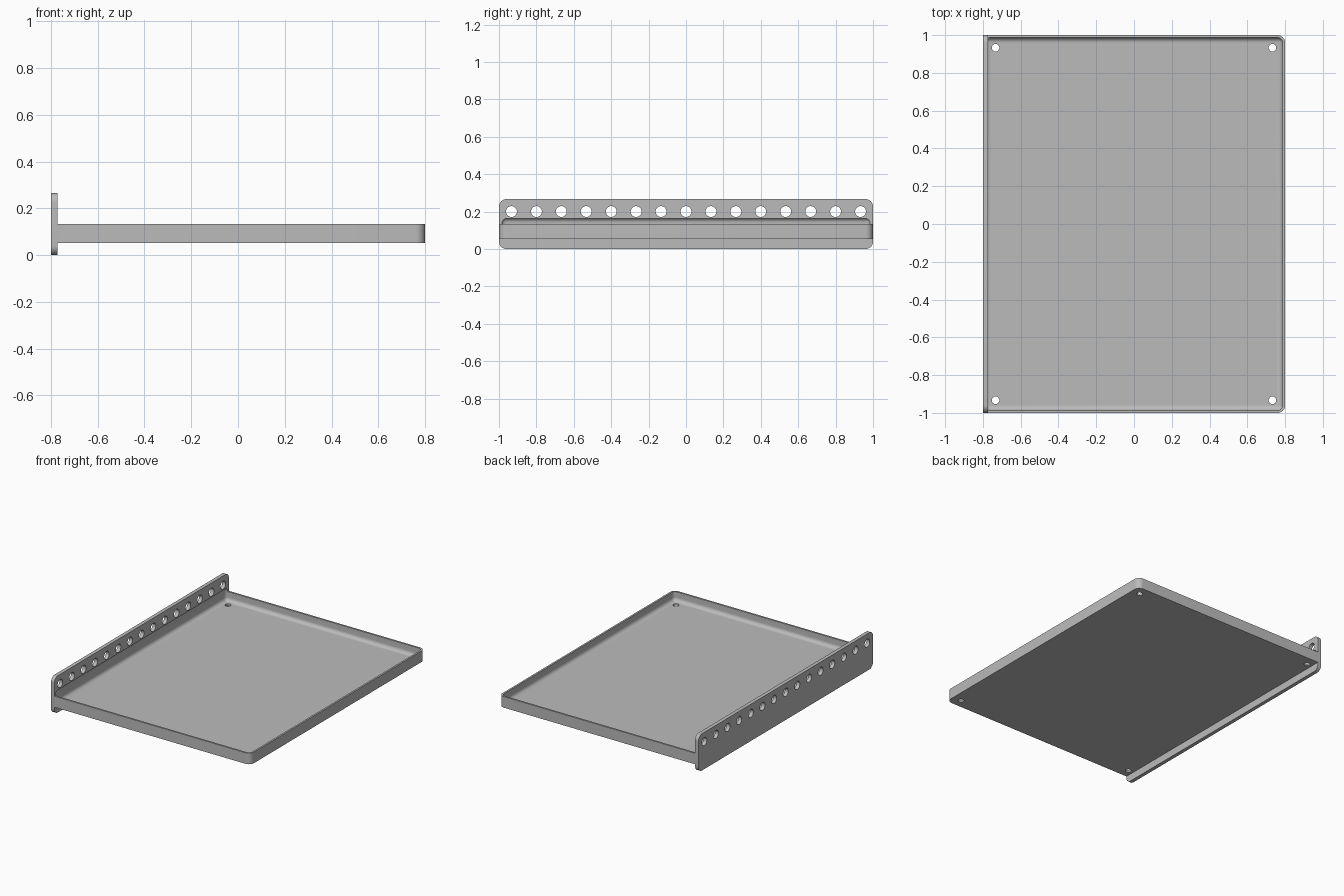
import bpy, bmesh
from math import cos, sin, pi
from mathutils import Matrix, Vector

cube = bpy.data.objects.get("Cube")
if cube:
    bpy.data.objects.remove(cube)

HALF_X, HALF_Y = 0.8, 1.0
PLATE_IN = -0.773          # inner face of the mounting plate
WALL = 0.0133
CORNER = 0.04

grey = bpy.data.materials.new("grey metal")
grey.use_nodes = True
colour = (0.5, 0.5, 0.5, 1)
grey.diffuse_color = colour
grey.node_tree.nodes["Principled BSDF"].inputs["Base Color"].default_value = colour


def make_object(name, bm):
    bmesh.ops.recalc_face_normals(bm, faces=bm.faces)
    mesh = bpy.data.meshes.new(name)
    bm.to_mesh(mesh)
    bm.free()
    mesh.materials.append(grey)
    obj = bpy.data.objects.new(name, mesh)
    bpy.context.collection.objects.link(obj)
    return obj


def add_box(bm, low, high):
    low, high = Vector(low), Vector(high)
    place = Matrix.Translation((low + high) / 2) @ Matrix.Diagonal((*(high - low), 1))
    bmesh.ops.create_cube(bm, size=1, matrix=place)


def rounded_box(name, low, high, radius, pick):
    """Box with the edges chosen by pick(direction, middle) rounded."""
    bm = bmesh.new()
    add_box(bm, low, high)
    edges = [e for e in bm.edges
             if pick((e.verts[0].co - e.verts[1].co).normalized(),
                     (e.verts[0].co + e.verts[1].co) / 2)]
    bmesh.ops.bevel(bm, geom=edges, offset=radius, segments=8,
                    profile=0.5, affect='EDGES')
    return make_object(name, bm)


def hole_cutter(name, centres, radius, depth, turn):
    bm = bmesh.new()
    for c in centres:
        bmesh.ops.create_cone(bm, cap_ends=True, segments=32, radius1=radius,
                              radius2=radius, depth=depth,
                              matrix=Matrix.Translation(c) @ turn)
    return make_object(name, bm)


def cut(obj, cutters):
    for c in cutters:
        mod = obj.modifiers.new("cut", 'BOOLEAN')
        mod.operation, mod.solver, mod.object = 'DIFFERENCE', 'EXACT', c
    graph = bpy.context.evaluated_depsgraph_get()
    mesh = bpy.data.meshes.new_from_object(obj.evaluated_get(graph))
    obj.modifiers.clear()
    obj.data = mesh
    bpy.ops.object.select_all(action='DESELECT')
    obj.select_set(True)
    bpy.context.view_layer.objects.active = obj
    bpy.ops.object.shade_smooth_by_angle(angle=pi / 6)


# Shallow tray with its two free upright corners rounded
tray = rounded_box("tray", (PLATE_IN, -HALF_Y, 0.0533), (HALF_X, HALF_Y, 0.1333), CORNER,
                   lambda d, m: abs(d.z) > 0.9 and m.x > 0)

# Upright mounting plate along the side, rounded at its four ends
plate = rounded_box("mounting_plate", (-HALF_X, -HALF_Y, 0), (PLATE_IN, HALF_Y, 0.2667),
                    CORNER, lambda d, m: abs(d.x) > 0.9)

# Filleted hollow of the tray, which also bites slightly into the plate
hollow = rounded_box("hollow_cutter", (-HALF_X + WALL, -HALF_Y + WALL, 0.0667),
                     (HALF_X - WALL, HALF_Y - WALL, 0.1667), 0.0267, lambda d, m: True)

# Screw holes in the floor corners and a row of holes in the plate
floor_holes = hole_cutter("floor_hole_cutter",
                          [(x, y, 0.06) for x in (-0.733, 0.733) for y in (-0.933, 0.933)],
                          0.02, 0.1, Matrix())
plate_holes = hole_cutter("plate_hole_cutter",
                          [(-0.787, (i - 7) * 0.1333, 0.2) for i in range(15)],
                          0.029, 0.1, Matrix.Rotation(pi / 2, 4, 'Y'))

cut(tray, [hollow, floor_holes])
cut(plate, [hollow, plate_holes])
for helper in (hollow, floor_holes, plate_holes):
    bpy.data.objects.remove(helper)
